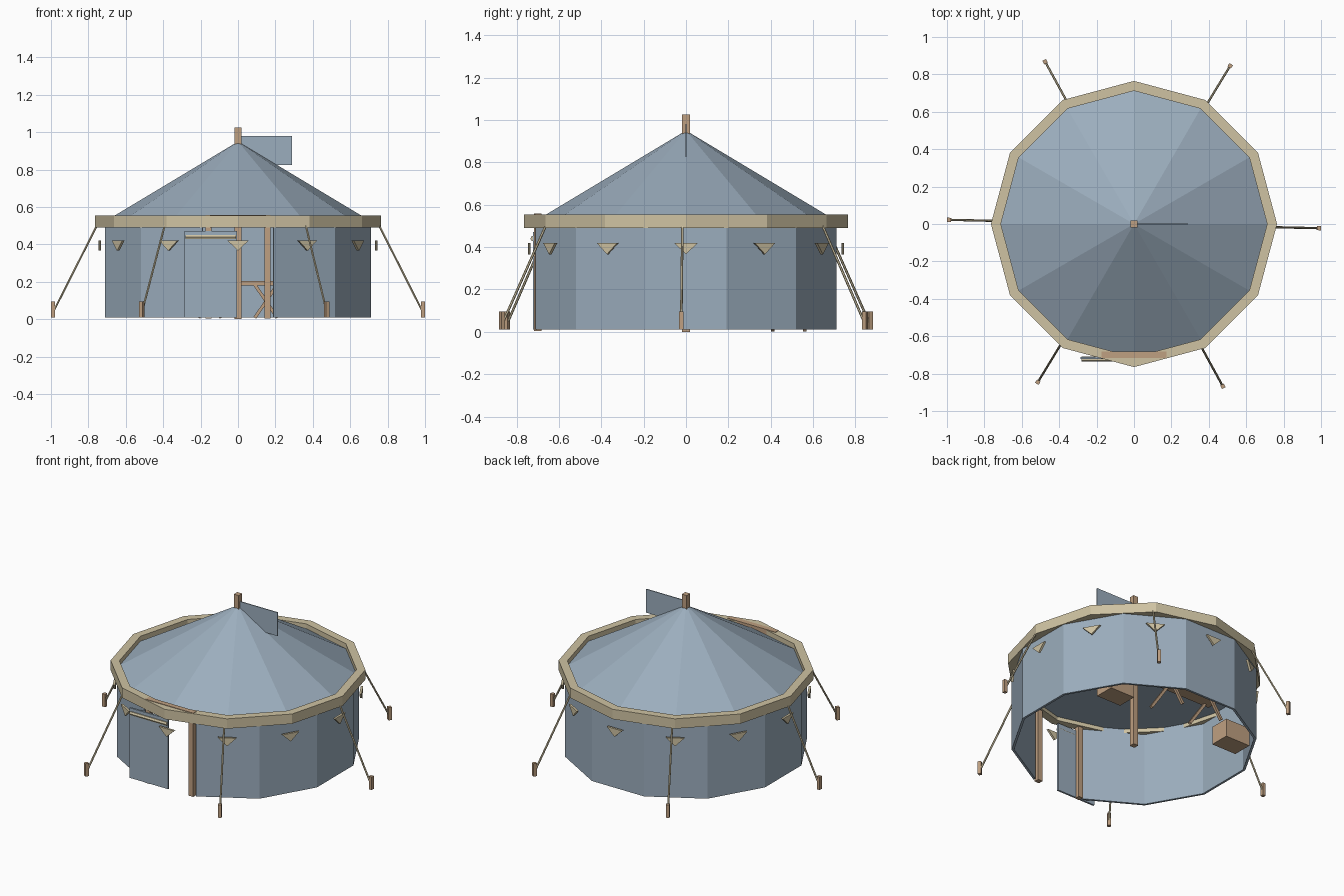
import bpy, bmesh
from math import sin, cos, pi, radians
from mathutils import Vector, Matrix

if "Cube" in bpy.data.objects:
    bpy.data.objects.remove(bpy.data.objects["Cube"])


def material(name, rgb):
    m = bpy.data.materials.new(name)
    m.diffuse_color = (*rgb, 1)
    m.use_nodes = True
    m.node_tree.nodes["Principled BSDF"].inputs["Base Color"].default_value = m.diffuse_color
    return m


CANVAS = material("canvas", (0.33, 0.42, 0.51))
TRIM = material("trim", (0.62, 0.54, 0.36))
WOOD = material("wood", (0.52, 0.35, 0.22))


def finish(name, bm, mat, mtx=None):
    bmesh.ops.recalc_face_normals(bm, faces=bm.faces)
    me = bpy.data.meshes.new(name)
    bm.to_mesh(me)
    bm.free()
    me.materials.append(mat)
    ob = bpy.data.objects.new(name, me)
    if mtx is not None:
        ob.matrix_world = mtx
    bpy.context.collection.objects.link(ob)
    return ob


def box(name, lo, hi, mat, mtx=None):
    lo, hi = Vector(lo), Vector(hi)
    bm = bmesh.new()
    bmesh.ops.create_cube(bm, size=1)
    for v in bm.verts:
        v.co = (lo + hi) / 2 + v.co * (hi - lo)
    return finish(name, bm, mat, mtx)


def bar(name, a, b, r, mat, sides=6):
    a, b = Vector(a), Vector(b)
    bm = bmesh.new()
    rot = (b - a).to_track_quat('Z', 'Y').to_matrix().to_4x4()
    bmesh.ops.create_cone(bm, cap_ends=True, segments=sides, radius1=r, radius2=r,
                          depth=(b - a).length,
                          matrix=Matrix.Translation((a + b) / 2) @ rot @ Matrix.Rotation(pi / sides, 4, 'Z'))
    return finish(name, bm, mat)


def ring(name, r_in, r_out, z0, z1, start, steps, mat):
    """Hollow twelve-sided wall; left open when fewer than 12 steps."""
    closed = steps == 12
    n = steps if closed else steps + 1
    bm = bmesh.new()
    rows = []
    for i in range(n):
        a = radians(start + 30 * i)
        rows.append([bm.verts.new((r * cos(a), r * sin(a), z))
                     for r, z in ((r_in, z0), (r_out, z0), (r_out, z1), (r_in, z1))])
    for i in range(steps):
        p, q = rows[i], rows[(i + 1) % n]
        for k in range(4):
            j = (k + 1) % 4
            bm.faces.new((p[k], p[j], q[j], q[k]))
    if not closed:
        bm.faces.new(rows[0])
        bm.faces.new(rows[-1])
    return finish(name, bm, mat)


# Canvas wall with the front panel left open, eaves band
ring("wall", 0.72, 0.735, 0.01, 0.52, -75, 11, CANVAS)
ring("eaves_band", 0.712, 0.765, 0.49, 0.555, 0, 12, TRIM)

# Roof cone
bm = bmesh.new()
bmesh.ops.create_cone(bm, cap_ends=True, segments=12, radius1=0.725, radius2=0, depth=0.435,
                      matrix=Matrix.Translation((0, 0, 0.7325)))
roof = finish("roof", bm, CANVAS)

# Centre pole and flag
box("centre_pole", (-0.018, -0.018, 0), (0.018, 0.018, 1.025), WOOD)
box("flag", (0.015, -0.003, 0.825), (0.29, 0.003, 0.98), CANVAS)

# Door frame, flap and its roll bar
for s in (-1, 1):
    box("door_post", (s * 0.158 - 0.017, -0.717, 0.005), (s * 0.158 + 0.017, -0.683, 0.52), WOOD)
box("door_lintel", (-0.175, -0.717, 0.52), (0.175, -0.683, 0.558), WOOD)
box("door_flap", (-0.287, -0.722, 0.01), (-0.005, -0.71, 0.472), CANVAS)
bar("flap_roll", (-0.28, -0.722, 0.44), (-0.01, -0.722, 0.44), 0.013, TRIM)

# Triangular pennants around the wall
for i in range(12):
    bm = bmesh.new()
    tri = [bm.verts.new((0.733, y, z)) for y, z in ((-0.056, 0.42), (0, 0.366), (0.056, 0.42))]
    f = bm.faces.new(tri)
    ext = bmesh.ops.extrude_face_region(bm, geom=[f])["geom"]
    bmesh.ops.translate(bm, vec=(0.014, 0, 0), verts=[e for e in ext if isinstance(e, bmesh.types.BMVert)])
    finish("pennant", bm, TRIM, Matrix.Rotation(i * pi / 6, 4, 'Z'))

# Guy ropes and stakes
for i in range(6):
    rot = Matrix.Rotation(radians(60 * i - 1.3), 4, 'Z')
    bar("guy_rope", rot @ Vector((0.755, 0, 0.50)), rot @ Vector((0.985, 0, 0.045)), 0.006, TRIM)
    box("stake", (0.979, -0.011, 0.01), (1.0, 0.011, 0.095), WOOD, rot)

# Trestle table and side chests
box("table_top", (-0.25, 0.395, 0.18), (0.25, 0.575, 0.203), WOOD)
for s in (-1, 1):
    c = s * 0.15
    bar("trestle_leg", (c + 0.06, 0.41, 0.007), (c - 0.06, 0.41, 0.185), 0.012, WOOD, 4)
    bar("trestle_leg", (c - 0.06, 0.56, 0.007), (c + 0.06, 0.56, 0.185), 0.012, WOOD, 4)
    box("chest", (s * 0.45 - 0.09, 0.30, 0.01), (s * 0.45 + 0.09, 0.43, 0.13), WOOD)
